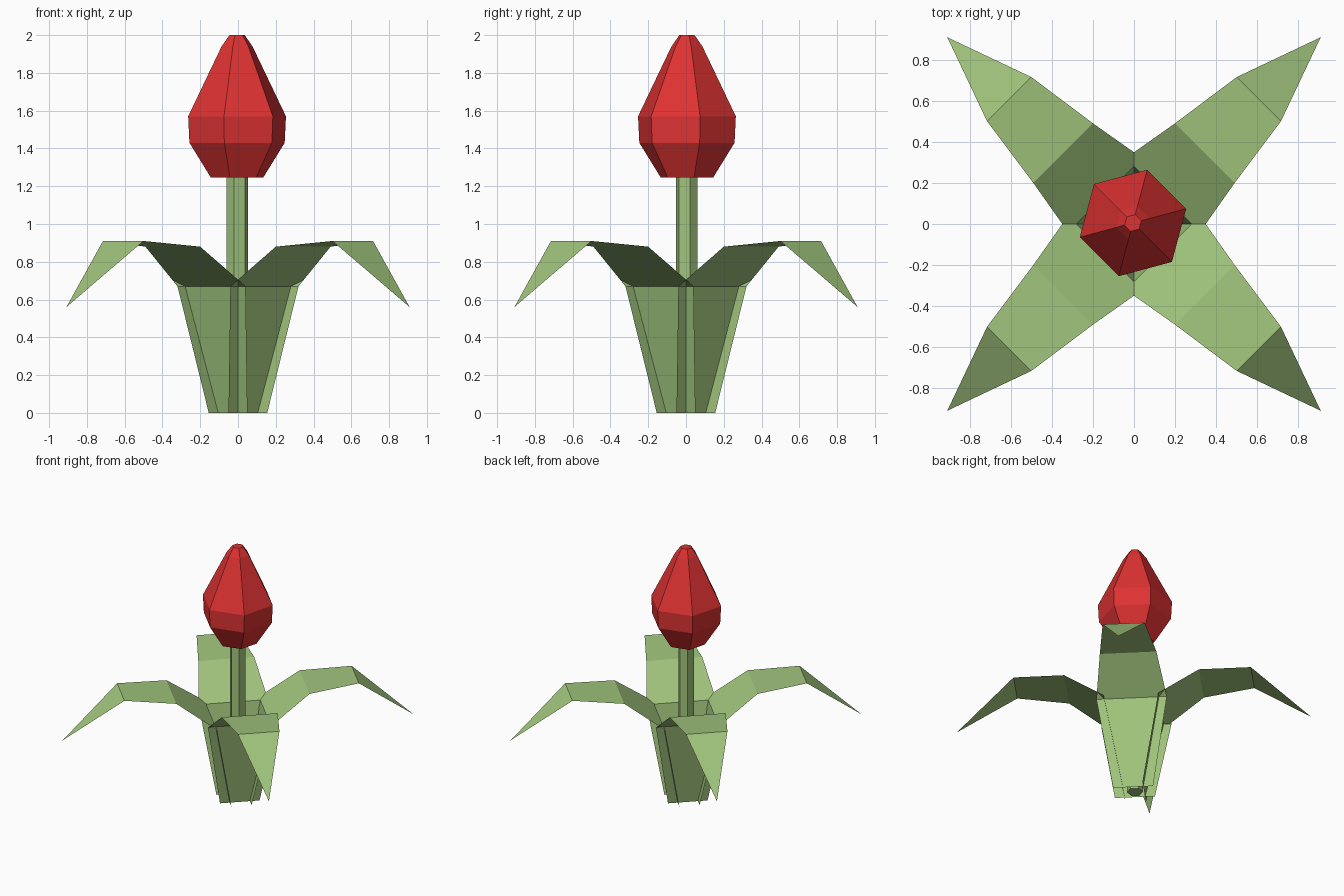
import bpy
import bmesh
from math import sin, cos, radians

cube = bpy.data.objects.get("Cube")
if cube:
    bpy.data.objects.remove(cube, do_unlink=True)


def material(name, rgb):
    mat = bpy.data.materials.new(name)
    mat.use_nodes = True
    mat.diffuse_color = (*rgb, 1)
    mat.node_tree.nodes["Principled BSDF"].inputs["Base Color"].default_value = (*rgb, 1)
    return mat


leaf_green = material("leaf green", (0.35, 0.55, 0.20))
petal_red = material("petal red", (0.74, 0.032, 0.032))


def add_object(name, bm, mat):
    mesh = bpy.data.meshes.new(name)
    bm.to_mesh(mesh)
    bm.free()
    mesh.materials.append(mat)
    obj = bpy.data.objects.new(name, mesh)
    bpy.context.collection.objects.link(obj)
    return obj


def hex_lathe(name, profile, mat):
    """Six-sided closed body from (radius, height) rings, slightly off centre."""
    bm = bmesh.new()
    rings = []
    for r, z in profile:
        angles = [radians(15 + 60 * i) for i in range(6)]
        rings.append([bm.verts.new((r * cos(a) - 0.005, r * sin(a) + 0.005, z)) for a in angles])
    for low, high in zip(rings, rings[1:]):
        for i in range(6):
            j = (i + 1) % 6
            bm.faces.new((low[i], low[j], high[j], high[i]))
    bm.faces.new(rings[0][::-1])
    bm.faces.new(rings[-1])
    return add_object(name, bm, mat)


# Stem and flower bud
hex_lathe("stem", [(0.059, 0), (0.059, 1.26)], leaf_green)
hex_lathe("flower_bud", [(0.143, 1.245), (0.261, 1.43), (0.268, 1.57),
                         (0.085, 1.94), (0.042, 2.0)], petal_red)

# Leaf sections: distance outward, half width, height
SECTIONS = [(0.074, 0.145, 0), (0.198, 0.255, 0.67), (0.488, 0.205, 0.88), (0.859, 0.152, 0.91)]
TIP = (1.285, 0, 0.56)


def leaf(name, angle):
    """Thin folded sheet that rises, bends outward and droops to a point."""
    bm = bmesh.new()
    pairs = [(bm.verts.new((r, -w, z)), bm.verts.new((r, w, z))) for r, w, z in SECTIONS]
    for (a, b), (c, d) in zip(pairs, pairs[1:]):
        bm.faces.new((a, c, d, b))
    a, b = pairs[-1]
    bm.faces.new((a, bm.verts.new(TIP), b))
    obj = add_object(name, bm, leaf_green)
    obj.rotation_euler.z = radians(angle)


for leaf_name, turn in (("back_left_leaf", 45), ("back_right_leaf", 135),
                        ("front_right_leaf", 225), ("front_left_leaf", 315)):
    leaf(leaf_name, turn)
